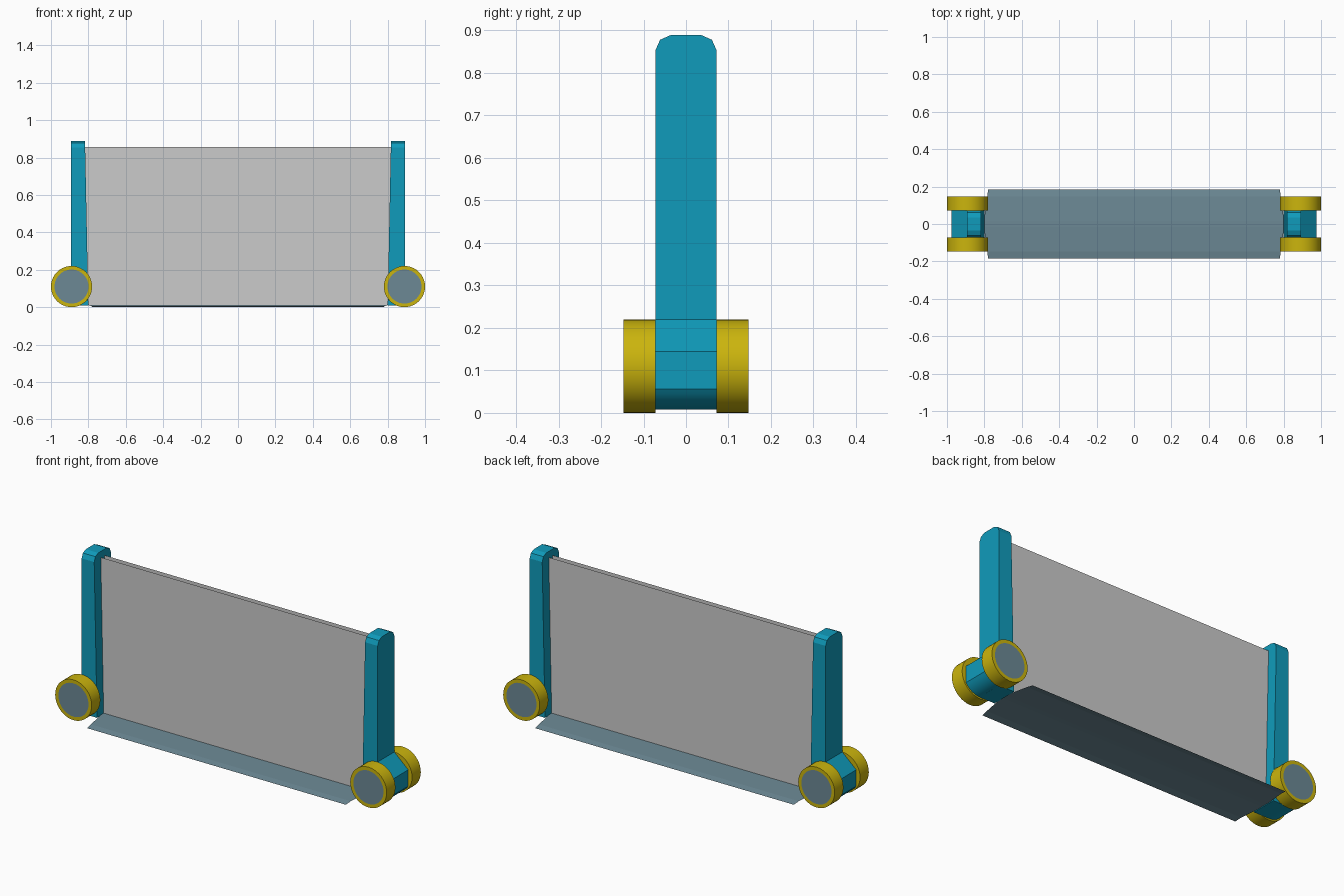
import bpy, bmesh, math
from mathutils import Matrix

if "Cube" in bpy.data.objects:
    bpy.data.objects.remove(bpy.data.objects["Cube"])


def material(name, rgb):
    m = bpy.data.materials.new(name)
    m.diffuse_color = (*rgb, 1)
    m.use_nodes = True
    m.node_tree.nodes["Principled BSDF"].inputs["Base Color"].default_value = m.diffuse_color
    return m


TEAL = material("teal", (0.005, 0.33, 0.5))
YELLOW = material("yellow", (0.6, 0.46, 0.004))
SLATE = material("slate", (0.15, 0.25, 0.3))


def finish(name, bm, mats=(), smooth=False, closed=True):
    if closed:
        bmesh.ops.recalc_face_normals(bm, faces=bm.faces)
    me = bpy.data.meshes.new(name)
    bm.to_mesh(me)
    bm.free()
    for m in mats:
        me.materials.append(m)
    ob = bpy.data.objects.new(name, me)
    bpy.context.collection.objects.link(ob)
    if smooth:
        bpy.ops.object.select_all(action='DESELECT')
        ob.select_set(True)
        bpy.context.view_layer.objects.active = ob
        bpy.ops.object.shade_smooth_by_angle(angle=math.radians(30))
    return ob


def loft(a, b):
    """Closed solid between two matching outlines."""
    bm = bmesh.new()
    va, vb = [bm.verts.new(p) for p in a], [bm.verts.new(p) for p in b]
    bm.faces.new(va)
    bm.faces.new(vb)
    n = len(va)
    for i in range(n):
        j = (i + 1) % n
        bm.faces.new((va[i], va[j], vb[j], vb[i]))
    return bm


def strips(rows):
    """Open sheet through successive left/right point pairs."""
    bm = bmesh.new()
    vs = [[bm.verts.new(p) for p in r] for r in rows]
    for (a, b), (c, d) in zip(vs, vs[1:]):
        bm.faces.new((a, b, d, c))
    return bm


# Panel: front and back sheets, open at the top
for name, y, s in (("front_panel", -0.015, 1), ("back_panel", 0.015, -1)):
    finish(name, strips([((-0.80 * s, y, 0.012), (0.80 * s, y, 0.012)),
                         ((-0.82 * s, y, 0.857), (0.82 * s, y, 0.857))]), closed=False)

# Ground flap: shallow tent under the panel, narrowing to its edges
half = [(0.185, 0.0, 0.78), (0.148, 0.006, 0.784), (0.015, 0.012, 0.803)]
section = [(-y, z, x) for y, z, x in half] + half[::-1]
finish("ground_flap", strips([((-x, y, z), (x, y, z)) for y, z, x in section]),
       [SLATE], closed=False)

# Post outline across y, and hub outline across x
right = [(0.072, 0.008), (0.072, 0.853), (0.061, 0.878), (0.036, 0.889)]
post = right + [(-y, z) for y, z in right[::-1]]
arc = [(0.89 + 0.102 * math.cos(t), 0.11 + 0.102 * math.sin(t))
       for t in (math.radians(-90 + 58 * i / 8) for i in range(9))]
hub = [(0.81, 0.008)] + arc + [(0.977, 0.145), (0.893, 0.22), (0.81, 0.22)]

for s, side in ((-1, "left"), (1, "right")):
    finish(side + "_post", loft(
        [(s * 0.893, y, z) for y, z in post],
        [(s * (0.80 + 0.018 * z / 0.889), y, z) for y, z in post]), [TEAL])
    finish(side + "_wheel_hub", loft(
        [(s * x, -0.0715, z) for x, z in hub],
        [(s * x, 0.0715, z) for x, z in hub]), [TEAL], smooth=True)

    # Wheels: yellow tyre with a flush slate disc
    for f, end in ((-1, "front"), (1, "back")):
        bm = bmesh.new()
        bmesh.ops.create_cone(
            bm, cap_ends=True, segments=40, radius1=0.11, radius2=0.11, depth=0.075,
            matrix=Matrix.Translation((s * 0.89, f * 0.1095, 0.11))
            @ Matrix.Rotation(math.pi / 2, 4, 'X'))
        cap = max((c for c in bm.faces if len(c.verts) > 4),
                  key=lambda c: f * c.calc_center_median().y)
        bmesh.ops.inset_region(bm, faces=[cap], thickness=0.019)
        cap.material_index = 1
        finish(f"{end}_{side}_wheel", bm, [YELLOW, SLATE], smooth=True)
